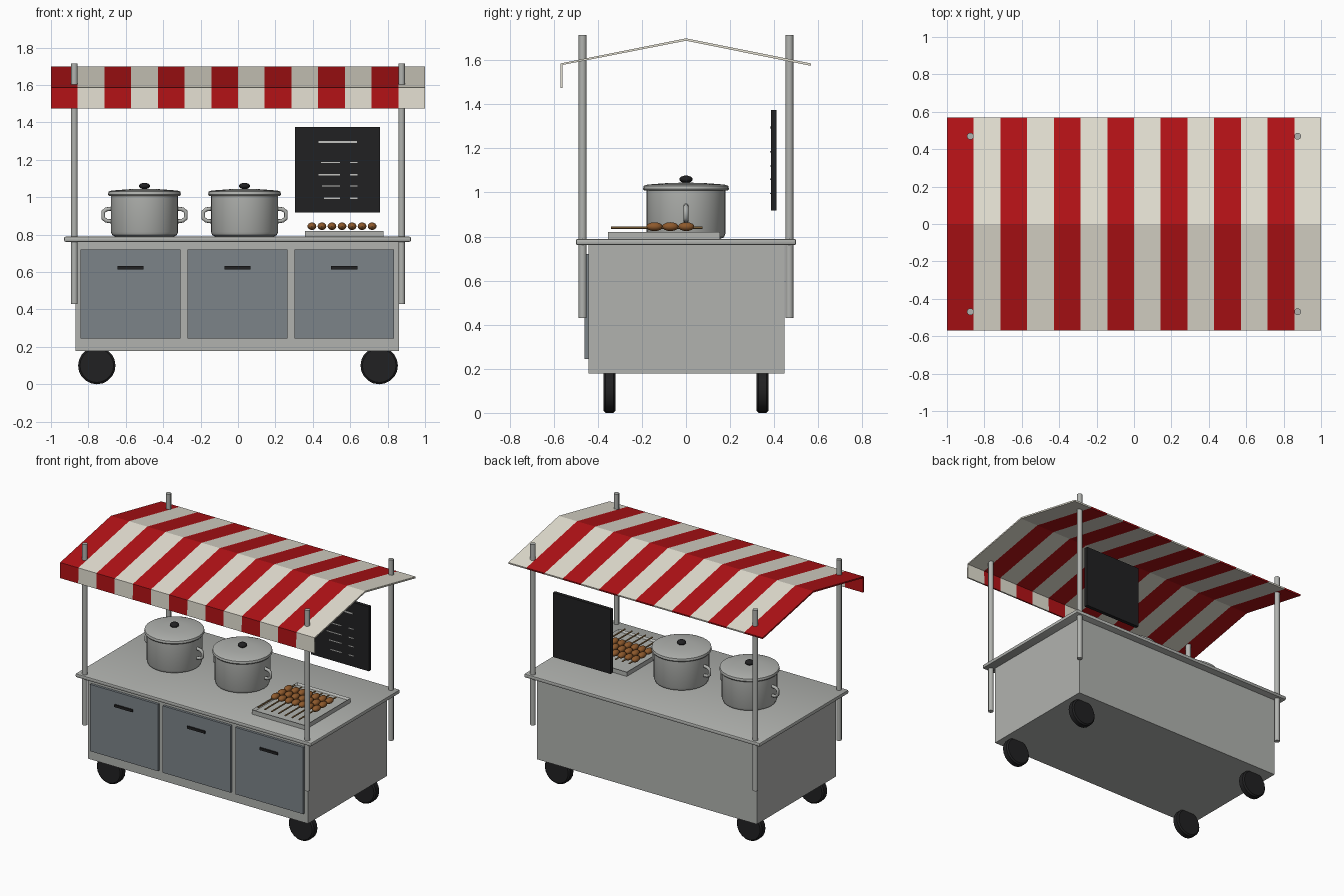
import bpy, bmesh, math
from mathutils import Matrix, Vector

if "Cube" in bpy.data.objects:
    bpy.data.objects.remove(bpy.data.objects["Cube"])


def material(name, r, g, b):
    m = bpy.data.materials.new(name)
    m.use_nodes = True
    m.diffuse_color = (r, g, b, 1)
    m.node_tree.nodes["Principled BSDF"].inputs["Base Color"].default_value = (r, g, b, 1)
    return m


STEEL = material("steel", 0.44, 0.45, 0.43)
DOOR = material("door grey", 0.20, 0.23, 0.25)
BLACK = material("black rubber", 0.015, 0.015, 0.016)
RED = material("red canvas", 0.45, 0.006, 0.008)
CREAM = material("cream canvas", 0.78, 0.75, 0.65)
BROWN = material("grilled brown", 0.27, 0.10, 0.025)
WOOD = material("stick wood", 0.30, 0.17, 0.06)
CHALK = material("chalk", 0.55, 0.55, 0.53)


def finish(bm, name, *mats, smooth=False):
    bmesh.ops.recalc_face_normals(bm, faces=bm.faces)
    me = bpy.data.meshes.new(name)
    bm.to_mesh(me)
    bm.free()
    ob = bpy.data.objects.new(name, me)
    bpy.context.collection.objects.link(ob)
    for m in mats:
        me.materials.append(m)
    if smooth:
        bpy.ops.object.select_all(action="DESELECT")
        ob.select_set(True)
        bpy.context.view_layer.objects.active = ob
        bpy.ops.object.shade_smooth_by_angle(angle=math.radians(40))
    return ob


def box(name, mat, x, y, z, bevel=0):
    """Box from (low, high) pairs on each axis."""
    bm = bmesh.new()
    bmesh.ops.create_cube(bm, size=1)
    for v in bm.verts:
        v.co = Vector([(a + b) / 2 + c * (b - a) for (a, b), c in zip((x, y, z), v.co)])
    if bevel:
        bmesh.ops.bevel(bm, geom=bm.edges[:], offset=bevel, segments=2, affect="EDGES", profile=0.5)
    return finish(bm, name, mat, smooth=bevel > 0)


def lathe(name, mat, profile, centre, steps=32, along_y=False):
    """Spin (radius, height) points about z, or about y."""
    bm = bmesh.new()
    verts = [bm.verts.new((r, 0, h)) for r, h in profile]
    edges = [bm.edges.new(p) for p in zip(verts, verts[1:])]
    bmesh.ops.spin(bm, geom=verts + edges, axis=(0, 0, 1), cent=(0, 0, 0),
                   angle=math.tau, steps=steps)
    bmesh.ops.remove_doubles(bm, verts=bm.verts, dist=0.0001)
    if along_y:
        bm.transform(Matrix.Rotation(math.pi / 2, 4, "X"))
    bm.transform(Matrix.Translation(centre))
    return finish(bm, name, mat, smooth=True)


def tube(name, mat, points, radius):
    cu = bpy.data.curves.new(name, "CURVE")
    cu.dimensions = "3D"
    cu.bevel_depth = radius
    cu.bevel_resolution = 2
    cu.use_fill_caps = True
    sp = cu.splines.new("POLY")
    sp.points.add(len(points) - 1)
    for p, co in zip(sp.points, points):
        p.co = (*co, 1)
    cu.materials.append(mat)
    ob = bpy.data.objects.new(name, cu)
    bpy.context.collection.objects.link(ob)
    return ob


# Cabinet and counter
box("cabinet", STEEL, (-0.87, 0.86), (-0.443, 0.447), (0.178, 0.765))
box("counter", STEEL, (-0.93, 0.925), (-0.5, 0.5), (0.762, 0.789), bevel=0.008)

# Doors with pull handles
for i, cx in enumerate((-0.575, -0.003, 0.568)):
    box(f"door_{i + 1}", DOOR, (cx - 0.267, cx + 0.267), (-0.46, -0.44), (0.245, 0.72))
    box(f"door_handle_{i + 1}", BLACK, (cx - 0.07, cx + 0.07), (-0.47, -0.455), (0.615, 0.632))

# Wheels and roof posts
for sx, side in ((-1, "right"), (1, "left")):
    for sy, end in ((-1, "front"), (1, "back")):
        lathe(f"wheel_{end}_{side}", BLACK,
              [(0, -0.027), (0.09, -0.027), (0.1, -0.018), (0.1, 0.018), (0.09, 0.027), (0, 0.027)],
              (sx * 0.755, sy * 0.347, 0.1), steps=20, along_y=True)
        lathe(f"post_{end}_{side}", STEEL,
              [(0, 0.43), (0.018, 0.43), (0.018, 1.715), (0, 1.715)],
              (sx * 0.875, sy * 0.469, 0), steps=16)

# Striped awning with a front valance
STRIPES = 14
profile = [(-0.565, 1.475), (-0.565, 1.582), (0, 1.694), (0.567, 1.58)]
bm = bmesh.new()
rows = [[bm.verts.new((-1 + 2 * i / STRIPES, y, z)) for y, z in profile] for i in range(STRIPES + 1)]
for i in range(STRIPES):
    for j in range(len(profile) - 1):
        f = bm.faces.new((rows[i][j], rows[i + 1][j], rows[i + 1][j + 1], rows[i][j + 1]))
        f.material_index = i % 2
awning = finish(bm, "awning", RED, CREAM)
solid = awning.modifiers.new("thickness", "SOLIDIFY")
solid.thickness = 0.011
solid.offset = 0

# Cooking pots with lids, knobs and side handles
for n, cx in enumerate((-0.5, 0.035), 1):
    lathe(f"pot_{n}", STEEL,
          [(0, 0.789), (0.155, 0.789), (0.172, 0.797), (0.18, 0.815), (0.18, 1.01), (0, 1.01)],
          (cx, 0, 0))
    lathe(f"pot_lid_{n}", STEEL,
          [(0, 1.008), (0.19, 1.008), (0.195, 1.015), (0.192, 1.03), (0.175, 1.036), (0.08, 1.043), (0, 1.045)],
          (cx, 0, 0))
    knob = [(0.03 * math.sin(t * math.pi / 8), 1.06 - 0.017 * math.cos(t * math.pi / 8)) for t in range(9)]
    lathe(f"lid_knob_{n}", BLACK, knob, (cx, 0, 0), steps=16)
    for s in (-1, 1):
        loop = [(0.17, 0.94), (0.205, 0.935), (0.221, 0.922), (0.221, 0.888), (0.205, 0.875), (0.17, 0.87)]
        tube(f"pot_handle_{n}_{'left' if s > 0 else 'right'}", STEEL,
             [(cx + s * x, 0, z) for x, z in loop], 0.011)

# Serving tray with a raised rim
bm = bmesh.new()
bmesh.ops.create_cube(bm, size=1)
bm.transform(Matrix.Translation((0.567, -0.1, 0.804)) @ Matrix.Diagonal((0.42, 0.51, 0.032, 1)))
top = max(bm.faces, key=lambda f: f.calc_center_median().z)
bmesh.ops.inset_region(bm, faces=[top], thickness=0.02)
bmesh.ops.translate(bm, verts=top.verts, vec=(0, 0, -0.012))
finish(bm, "tray", STEEL)

# Skewers: one stick and three morsels each
for i in range(7):
    x = 0.395 + i * 0.0537
    tube(f"skewer_stick_{i + 1}", WOOD, [(x, -0.34, 0.84), (x, 0.075, 0.84)], 0.005)
    bm = bmesh.new()
    for k in range(3):
        place = Matrix.Translation((x, -0.143 + k * 0.072, 0.845)) @ Matrix.Diagonal((0.024, 0.037, 0.02, 1))
        bmesh.ops.create_uvsphere(bm, u_segments=14, v_segments=8, radius=1, matrix=place)
    finish(bm, f"skewer_food_{i + 1}", BROWN, smooth=True)

# Chalkboard with plain chalk dashes
box("chalkboard", BLACK, (0.305, 0.76), (0.385, 0.411), (0.918, 1.375))
for r, (z, half) in enumerate(((1.185, 0.1), (1.12, 0.115), (1.06, 0.095), (0.995, 0.085)), 1):
    box(f"chalk_dash_long_{r}", CHALK, (0.545 - half, 0.545), (0.382, 0.386), (z - 0.003, z + 0.003))
    box(f"chalk_dash_short_{r}", CHALK, (0.6, 0.64), (0.382, 0.386), (z - 0.003, z + 0.003))
box("chalk_heading_line", CHALK, (0.43, 0.635), (0.382, 0.386), (1.29, 1.3))
